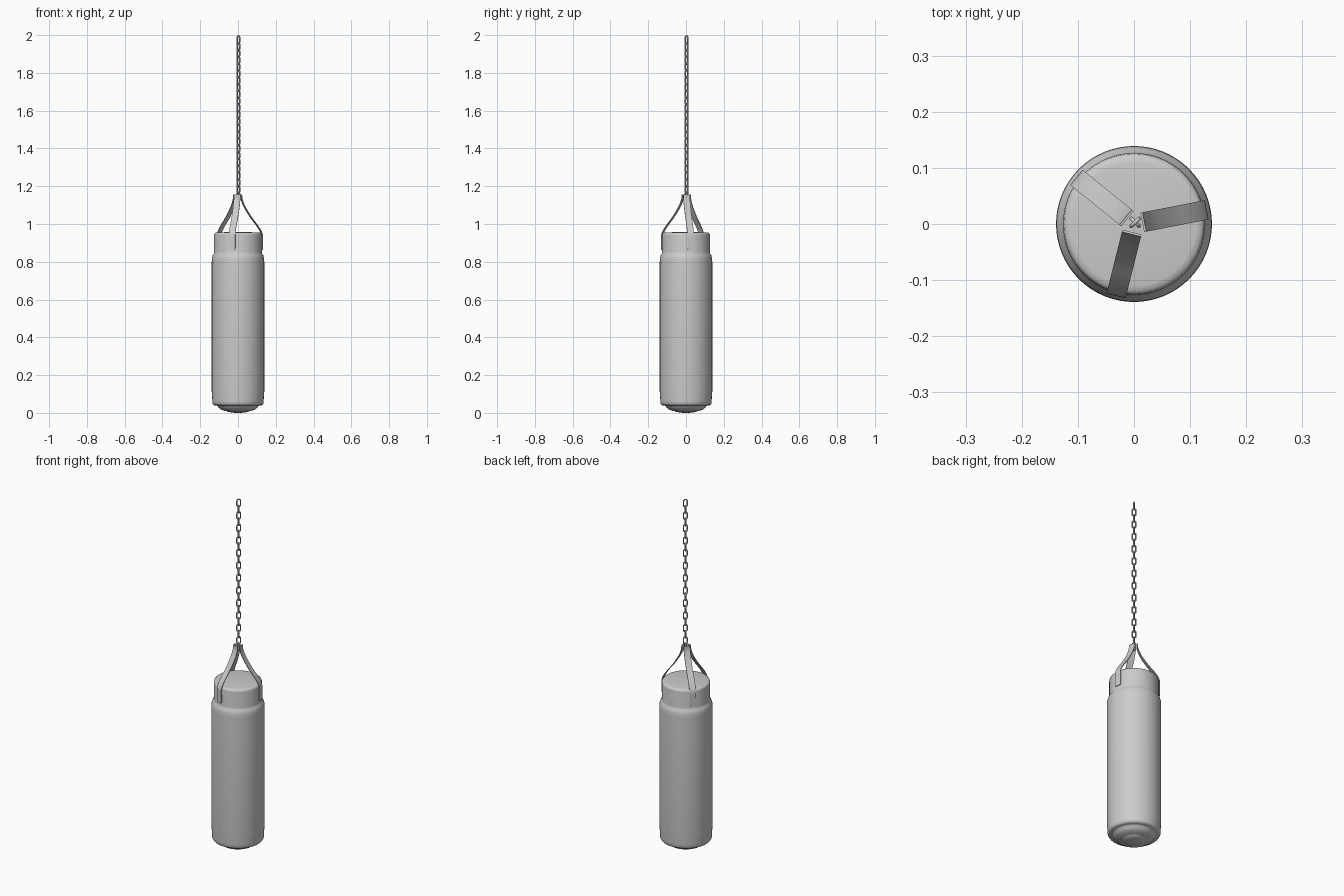
import bpy, bmesh, math
from mathutils import Vector

if "Cube" in bpy.data.objects:
    bpy.data.objects.remove(bpy.data.objects["Cube"])


def add_object(name, bm, angle=40):
    bmesh.ops.recalc_face_normals(bm, faces=bm.faces[:])
    me = bpy.data.meshes.new(name)
    bm.to_mesh(me)
    bm.free()
    ob = bpy.data.objects.new(name, me)
    bpy.context.collection.objects.link(ob)
    bpy.ops.object.select_all(action='DESELECT')
    ob.select_set(True)
    bpy.context.view_layer.objects.active = ob
    bpy.ops.object.shade_smooth_by_angle(angle=math.radians(angle))
    return ob


def lathe(name, profile, steps=64):
    bm = bmesh.new()
    vs = [bm.verts.new((r, 0, z)) for r, z in profile]
    es = [bm.edges.new(p) for p in zip(vs, vs[1:])]
    bmesh.ops.spin(bm, geom=vs + es, axis=(0, 0, 1), cent=(0, 0, 0),
                   angle=math.tau, steps=steps, use_duplicate=False)
    bmesh.ops.remove_doubles(bm, verts=bm.verts[:], dist=1e-5)
    return add_object(name, bm)


def smooth_path(pts, sub=4):
    # Catmull-Rom interpolation through the control points
    p = [Vector(q) for q in pts]
    p = [2 * p[0] - p[1]] + p + [2 * p[-1] - p[-2]]
    out = []
    for a, b, c, d in zip(p, p[1:], p[2:], p[3:]):
        for i in range(sub):
            t = i / sub
            out.append(0.5 * (2 * b + (c - a) * t + (2 * a - 5 * b + 4 * c - d) * t * t
                              + (3 * b - a - 3 * c + d) * t ** 3))
    return out + [p[-2]]


# Bag body: domed base, rolled lower rim, barrel, shoulder and narrower neck
lathe("punch_bag", [
    (0, 0.004), (0.04, 0.006), (0.07, 0.011), (0.09, 0.018), (0.102, 0.027), (0.107, 0.036),
    (0.113, 0.039), (0.122, 0.039), (0.130, 0.042), (0.135, 0.050), (0.136, 0.065),
    (0.137, 0.09), (0.139, 0.11), (0.139, 0.80), (0.138, 0.82), (0.134, 0.835),
    (0.128, 0.843), (0.1265, 0.852), (0.1265, 0.94), (0.125, 0.949), (0.120, 0.954),
    (0.110, 0.956), (0, 0.957)])

# Base patch reaching the floor
lathe("base_patch", [(0, 0), (0.03, 0.001), (0.055, 0.006), (0.06, 0.011), (0, 0.011)])


# Three flat straps gathering below the chain
STRAP_PATH = [(0.015, 1.157), (0.018, 1.13), (0.034, 1.09), (0.068, 1.035),
              (0.100, 0.993), (0.120, 0.962), (0.1275, 0.94), (0.1275, 0.90), (0.1275, 0.862)]


def strap(name, degrees, width=0.035, thick=0.004):
    a = math.radians(degrees)
    out, side = Vector((math.cos(a), math.sin(a), 0)), Vector((-math.sin(a), math.cos(a), 0))
    path = smooth_path(STRAP_PATH)
    bm = bmesh.new()
    rings = []
    for i, p in enumerate(path):
        t = (path[min(i + 1, len(path) - 1)] - path[max(i - 1, 0)]).normalized()
        n = Vector((-t.y, t.x))
        w = width / 2 * (0.8 if i == len(path) - 1 else 1)
        ring = []
        for s, k in ((-1, 0), (1, 0), (1, 1), (-1, 1)):
            q = p + n * thick * k
            ring.append(bm.verts.new(out * q.x + side * (s * w) + Vector((0, 0, q.y))))
        rings.append(ring)
    for r0, r1 in zip(rings, rings[1:]):
        for j in range(4):
            bm.faces.new((r0[j], r0[(j + 1) % 4], r1[(j + 1) % 4], r1[j]))
    bm.faces.new(rings[0])
    bm.faces.new(rings[-1][::-1])
    add_object(name, bm)


for i, deg in enumerate((11, 141, 256)):
    strap(f"strap_{i + 1}", deg)

# Chain: stadium links alternating between the two diagonals
HALF_W, HALF_L, WIRE, LINKS = 0.0095, 0.0215, 0.0035, 24
PITCH = 2 * (HALF_L - WIRE)


def add_link(bm, cz, degrees, seg=8, sides=8):
    a = math.radians(degrees)
    d, nrm = Vector((math.cos(a), math.sin(a), 0)), Vector((-math.sin(a), math.cos(a), 0))
    up = Vector((0, 0, 1))
    rings = []
    for sgn, start in ((1, 0), (-1, math.pi)):
        for i in range(seg + 1):
            t = start + math.pi * i / seg
            rad = d * math.cos(t) + up * math.sin(t)
            c = rad * HALF_W + up * (cz + sgn * (HALF_L - HALF_W)) + Vector((0.002, 0.003, 0))
            rings.append([bm.verts.new(c + WIRE * (rad * math.cos(u) + nrm * math.sin(u)))
                          for u in (math.tau * k / sides for k in range(sides))])
    for r0, r1 in zip(rings, rings[1:] + rings[:1]):
        for j in range(sides):
            k = (j + 1) % sides
            bm.faces.new((r0[j], r0[k], r1[k], r1[j]))


bm = bmesh.new()
for i in range(LINKS):
    add_link(bm, 2 - HALF_L - WIRE - i * PITCH, 45 if i % 2 == 0 else 135)
add_object("chain", bm, 60)
